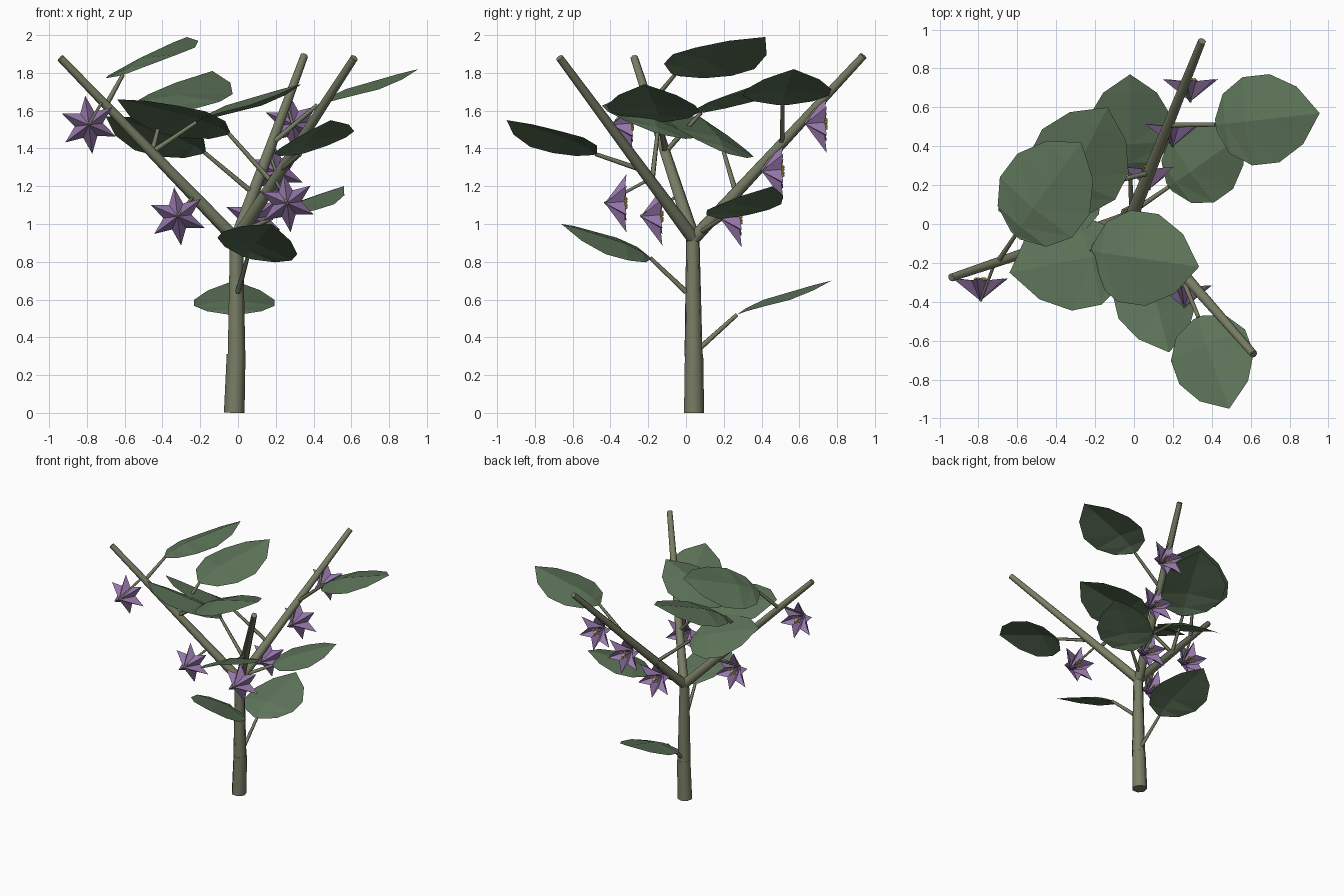
import bpy, math
from mathutils import Vector as V, Matrix

if "Cube" in bpy.data.objects:
    bpy.data.objects.remove(bpy.data.objects["Cube"])


def material(name, color):
    m = bpy.data.materials.new(name)
    m.diffuse_color = (*color, 1)
    m.use_nodes = True
    m.node_tree.nodes["Principled BSDF"].inputs["Base Color"].default_value = m.diffuse_color
    return m


STEM = material("stem_green", (0.19, 0.21, 0.13))
LEAF = material("leaf_green", (0.11, 0.175, 0.10))
PETAL = material("petal_purple", (0.31, 0.19, 0.41))
YELLOW = material("anther_yellow", (0.75, 0.6, 0.08))


def make(name, verts, faces, mat):
    me = bpy.data.meshes.new(name)
    me.from_pydata(verts, [], faces)
    me.materials.append(mat)
    ob = bpy.data.objects.new(name, me)
    bpy.context.collection.objects.link(ob)
    return ob


def tube(name, a, b, ra, rb, sides=7, mat=STEM):
    a, b = V(a), V(b)
    q = (b - a).to_track_quat('Z', 'Y')
    verts = []
    for p, r in ((a, ra), (b, rb)):
        for i in range(sides):
            t = 2 * math.pi * i / sides
            verts.append(p + q @ V((r * math.cos(t), r * math.sin(t), 0)))
    faces = [(i, (i + 1) % sides, (i + 1) % sides + sides, i + sides) for i in range(sides)]
    faces += [tuple(reversed(range(sides))), tuple(range(sides, 2 * sides))]
    ob = make(name, verts, faces, mat)
    # Smooth sides, sharp end caps
    bpy.ops.object.select_all(action='DESELECT')
    ob.select_set(True)
    bpy.context.view_layer.objects.active = ob
    bpy.ops.object.shade_smooth_by_angle(angle=math.radians(75))
    return ob


# Leaf stations: position along length, half width, midrib lift, edge lift
STATIONS = [(0, .05, 0, 0), (.1, .27, .03, .0), (.3, .40, .05, -.015),
            (.55, .40, .035, -.04), (.8, .26, .02, -.03)]


def leaf(name, start, base, tip, roll=0):
    start, base, tip = V(start), V(base), V(tip)
    tube(name + "_stalk", start, base, .015, .011, 5)
    d = tip - base
    size = d.length
    # Positive roll lowers the left edge, seen from base to tip
    side = Matrix.Rotation(math.radians(-roll), 3, d) @ V((-d.y, d.x, 0)).normalized()
    if (side.z > 0) == (roll > 0):
        side = Matrix.Rotation(math.radians(2 * roll), 3, d) @ side
    up = d.cross(side).normalized()
    verts, faces = [], []
    for u, w, mid, edge in STATIONS:
        p = base + d * u
        verts += [p + (side * w + up * edge) * size, p + up * mid * size,
                  p + (-side * w + up * edge) * size]
    verts.append(tip)
    for k in range(len(STATIONS) - 1):
        a, b = 3 * k, 3 * k + 3
        faces += [(a, a + 1, b), (a + 1, b + 1, b), (a + 1, a + 2, b + 2), (a + 1, b + 2, b + 1)]
    n = len(verts) - 1
    faces += [(n - 3, n - 2, n), (n - 2, n - 1, n)]
    make(name, verts, faces, LEAF)


def flower(name, start, centre):
    c = V(centre)
    apex = c + V((0, -.07, 0))
    tube(name + "_stalk", start, apex, .009, .008, 5)
    # Star bell that opens towards the back
    verts = [apex]
    for i in range(12):
        t = math.pi / 2 + .12 + math.pi * i / 6
        r, y = (.155, .045) if i % 2 == 0 else (.075, .035)
        verts.append(c + V((r * math.cos(t), y, r * math.sin(t))))
    make(name, verts, [(0, i + 1, (i + 1) % 12 + 1) for i in range(12)], PETAL)
    # Yellow anthers
    for i in range(4):
        t = math.pi / 2 * i + .4
        bpy.ops.mesh.primitive_ico_sphere_add(
            subdivisions=1, radius=.012,
            location=c + V((.024 * math.cos(t), .04, .024 * math.sin(t))))
        o = bpy.context.object
        o.name = name + "_anther"
        o.data.materials.append(YELLOW)
        tube(name + "_filament", apex, o.location, .005, .005, 4, PETAL)


# Trunk
FORK = V((-.01, .04, .92))
tube("trunk_lower", (-.02, .04, 0), (-.01, .04, .31), .056, .051)
tube("trunk_upper", (-.01, .04, .30), (-.01, .036, .94), .049, .036)

# Branches
TIPS = {"left": V((-.94, -.275, 1.88)), "front": V((.615, -.67, 1.88)), "back": V((.35, .94, 1.89))}
for key, tip in TIPS.items():
    tube("branch_" + key, FORK, tip, .036, .021)


def on(key, t):
    return FORK.lerp(TIPS[key], t)


# Leaves: stalk start, blade base, blade tip, roll in degrees
LEAVES = [
    ((-.01, .07, .34), (-.02, .27, .52), (-.02, .77, .70), 0),
    ((0, 0, .64), (.05, -.19, .82), (.18, -.66, 1.0), 18),
    (on("back", .52), (.42, .51, 1.63), (.955, .57, 1.82), 0),
    (on("back", .03), (.18, .19, 1.03), (.56, .46, 1.2), 0),
    (on("back", .25), (-.18, .2, 1.38), (-.70, .07, 1.57), -20),
    (on("front", .38), (.33, -.48, 1.37), (.49, -.95, 1.55), -12),
    (on("front", .31), (-.05, -.15, 1.48), (-.64, -.25, 1.66), -17),
    (on("left", .48), (-.22, -.14, 1.54), (.335, -.22, 1.74), 0),
    (on("left", .74), (-.61, -.06, 1.79), (-.27, .42, 1.99), 14),
    (on("left", .48), (-.40, .08, 1.59), (-.135, .6, 1.81), 0),
]
for i, args in enumerate(LEAVES):
    leaf(f"leaf_{i + 1}", *args)

# Flowers
FLOWERS = [
    ("left", .76, (-.79, -.325, 1.525)), ("left", .24, (-.32, -.17, 1.04)),
    ("front", .33, (.26, -.36, 1.11)), ("back", .18, (.08, .25, 1.03)),
    ("back", .48, (.20, .47, 1.28)), ("back", .74, (.29, .70, 1.53)),
]
for i, (key, t, c) in enumerate(FLOWERS):
    flower(f"flower_{i + 1}", on(key, t), c)
